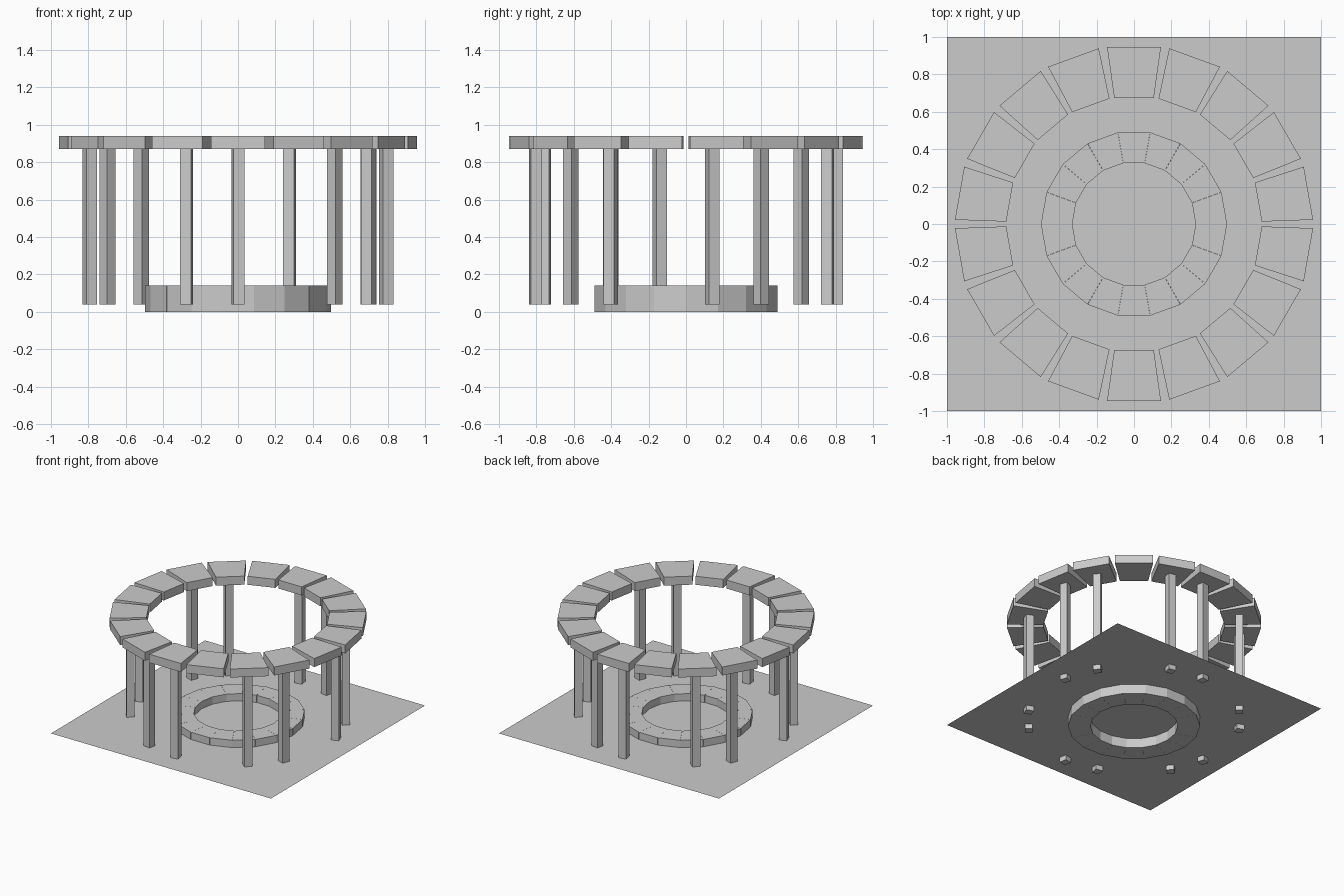
import bpy, bmesh
from math import radians
from mathutils import Matrix

if "Cube" in bpy.data.objects:
    bpy.data.objects.remove(bpy.data.objects["Cube"], do_unlink=True)

stone = bpy.data.materials.new("stone_grey")
stone.use_nodes = True
GREY = (0.6, 0.6, 0.6, 1)
stone.diffuse_color = GREY
stone.node_tree.nodes["Principled BSDF"].inputs["Base Color"].default_value = GREY


def add_object(name, bm):
    mesh = bpy.data.meshes.new(name)
    bm.to_mesh(mesh)
    bm.free()
    mesh.materials.append(stone)
    obj = bpy.data.objects.new(name, mesh)
    bpy.context.collection.objects.link(obj)
    return obj


def wedge_block(name, angle, inner, outer, z0, z1):
    """Tapered stone; inner and outer are (radius, half width)."""
    bm = bmesh.new()
    (r0, w0), (r1, w1) = inner, outer
    outline = [(r0, -w0), (r1, -w1), (r1, w1), (r0, w0)]
    base = bm.faces.new([bm.verts.new((x, y, z0)) for x, y in outline])
    top = bmesh.ops.extrude_face_region(bm, geom=[base])["geom"]
    bmesh.ops.translate(bm, vec=(0, 0, z1 - z0),
                        verts=[v for v in top if isinstance(v, bmesh.types.BMVert)])
    bmesh.ops.recalc_face_normals(bm, faces=bm.faces)
    bm.transform(Matrix.Rotation(radians(angle), 4, "Z"))
    add_object(name, bm)


def post(name, angle, radius, size, z0, z1):
    """Square upright, turned slightly from the radial direction."""
    bm = bmesh.new()
    bmesh.ops.create_cube(bm, size=1)
    bm.transform(Matrix.Rotation(radians(angle), 4, "Z")
                 @ Matrix.Translation((radius, 0, (z0 + z1) / 2))
                 @ Matrix.Rotation(radians(10), 4, "Z")
                 @ Matrix.Diagonal((size, size, z1 - z0, 1)))
    add_object(name, bm)


# Flat ground sheet
bm = bmesh.new()
bmesh.ops.create_grid(bm, x_segments=1, y_segments=1, size=1,
                      matrix=Matrix.Translation((0, 0, 0.08)))
add_object("ground_sheet", bm)

# Two stone rings, with posts in pairs under the upper one
for i in range(18):
    angle = 10 + 20 * i
    wedge_block(f"lower_ring_stone_{i + 1}", angle,
                (0.325, 0.057), (0.49, 0.086), 0, 0.14)
    wedge_block(f"lintel_stone_{i + 1}", angle,
                (0.675, 0.106), (0.947, 0.144), 0.87, 0.94)
    if i % 3 != 2:
        post(f"post_{i + 1}", angle, 0.805, 0.06, 0.04, 0.87)
